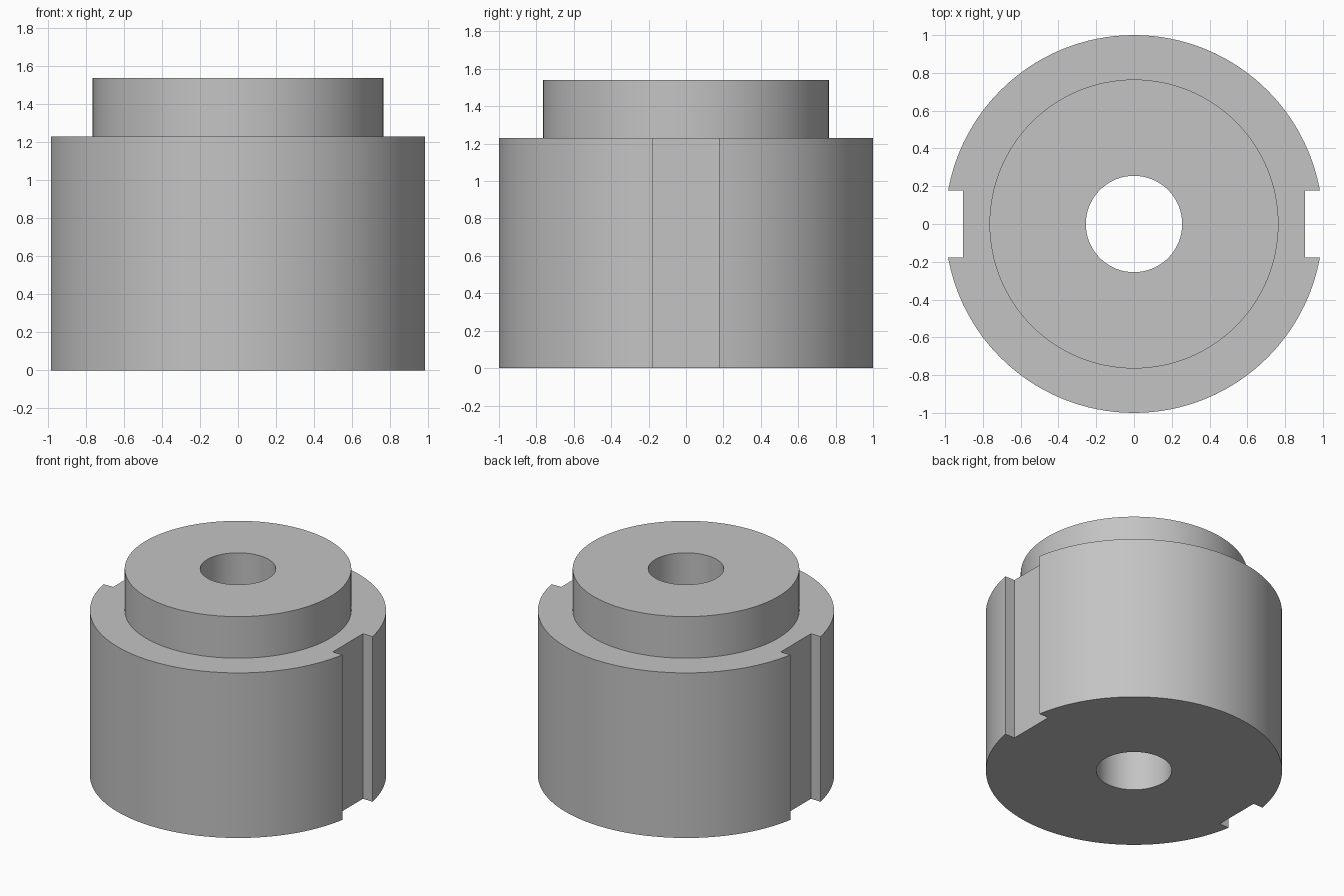
import bpy, bmesh, math
from mathutils import Matrix

cube = bpy.data.objects.get("Cube")
if cube:
    bpy.data.objects.remove(cube, do_unlink=True)

BODY_R, COLLAR_R, BORE_R = 1.0, 0.765, 0.255
BODY_H, TOTAL_H = 1.23, 1.54
SLOT_FLOOR, SLOT_WIDTH = 0.905, 0.355

grey = bpy.data.materials.new("plain grey")
grey.use_nodes = True
colour = (0.55, 0.55, 0.55, 1)
grey.diffuse_color = colour
grey.node_tree.nodes["Principled BSDF"].inputs["Base Color"].default_value = colour


def add_object(name, bm):
    bmesh.ops.recalc_face_normals(bm, faces=bm.faces)
    mesh = bpy.data.meshes.new(name)
    bm.to_mesh(mesh)
    bm.free()
    mesh.materials.append(grey)
    obj = bpy.data.objects.new(name, mesh)
    bpy.context.collection.objects.link(obj)
    return obj


def lathe(name, profile, steps=128):
    bm = bmesh.new()
    verts = [bm.verts.new((r, 0, z)) for r, z in profile]
    edges = [bm.edges.new((a, b)) for a, b in zip(verts, verts[1:] + verts[:1])]
    bmesh.ops.spin(bm, geom=verts + edges, cent=(0, 0, 0), axis=(0, 0, 1),
                   angle=math.tau, steps=steps)
    bmesh.ops.remove_doubles(bm, verts=bm.verts, dist=0.0001)
    return add_object(name, bm)


# Stepped bushing with a through bore
bushing = lathe("stepped_bushing", [
    (BORE_R, 0), (BODY_R, 0), (BODY_R, BODY_H),
    (COLLAR_R, BODY_H), (COLLAR_R, TOTAL_H), (BORE_R, TOTAL_H)])

# Keyway slots down both sides
for side in (-1, 1):
    bm = bmesh.new()
    depth = 0.4
    place = Matrix.Translation((side * (SLOT_FLOOR + depth / 2), 0, TOTAL_H / 2))
    bmesh.ops.create_cube(bm, size=1, matrix=place @ Matrix.Diagonal(
        (depth, SLOT_WIDTH, TOTAL_H * 2, 1)))
    cutter = add_object("slot_cutter", bm)
    cutter.hide_render = True
    cut = bushing.modifiers.new("slot", "BOOLEAN")
    cut.operation = "DIFFERENCE"
    cut.solver = "EXACT"
    cut.object = cutter
    bpy.context.view_layer.objects.active = bushing
    bpy.ops.object.modifier_apply(modifier=cut.name)
    bpy.data.objects.remove(cutter, do_unlink=True)

# Smooth round walls, crisp rims
for obj in bpy.context.selected_objects:
    obj.select_set(False)
bushing.select_set(True)
bpy.context.view_layer.objects.active = bushing
bpy.ops.object.shade_smooth_by_angle(angle=math.radians(30))
